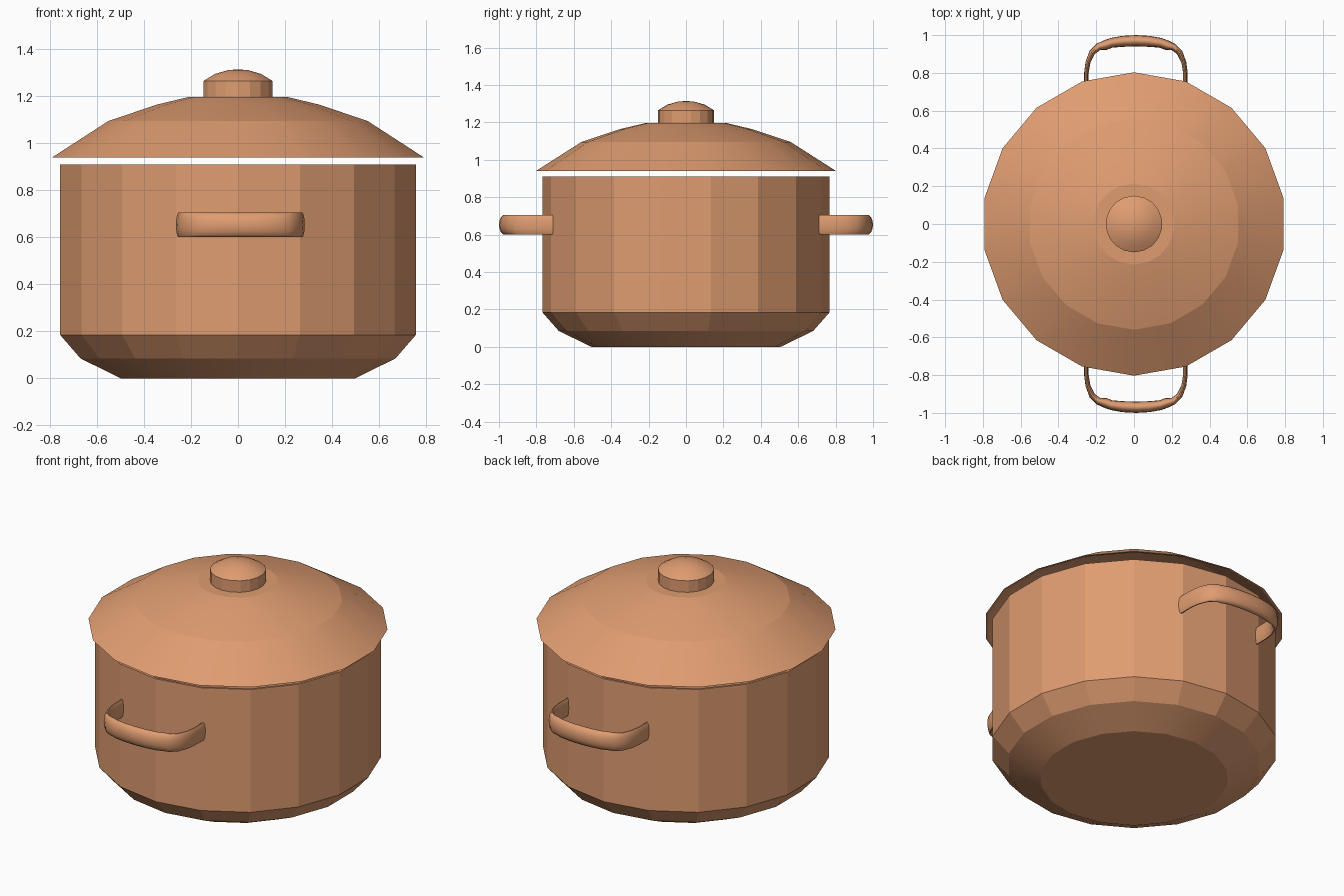
import bpy, bmesh, math
from mathutils import Vector

cube = bpy.data.objects.get("Cube")
if cube:
    bpy.data.objects.remove(cube, do_unlink=True)

SIDES = 18

copper = bpy.data.materials.new("copper")
copper.use_nodes = True
color = (0.74, 0.335, 0.165, 1)
copper.diffuse_color = color
copper.node_tree.nodes["Principled BSDF"].inputs["Base Color"].default_value = color


def finish(name, bm, angle):
    """Turn a bmesh into a shaded copper object."""
    bmesh.ops.recalc_face_normals(bm, faces=bm.faces)
    mesh = bpy.data.meshes.new(name)
    bm.to_mesh(mesh)
    bm.free()
    mesh.materials.append(copper)
    obj = bpy.data.objects.new(name, mesh)
    bpy.context.collection.objects.link(obj)
    bpy.ops.object.select_all(action='DESELECT')
    obj.select_set(True)
    bpy.context.view_layer.objects.active = obj
    bpy.ops.object.shade_smooth_by_angle(angle=math.radians(angle))
    return obj


def lathe(name, profile, angle):
    """Revolve (radius, height) points about z, with a corner on the y axis."""
    bm = bmesh.new()
    rings = []
    for r, z in profile:
        if r == 0:
            rings.append([bm.verts.new((0, 0, z))] * SIDES)
            continue
        turns = [2 * math.pi * i / SIDES for i in range(SIDES)]
        rings.append([bm.verts.new((r * math.sin(a), r * math.cos(a), z)) for a in turns])
    for low, high in zip(rings, rings[1:]):
        for i in range(SIDES):
            j = (i + 1) % SIDES
            corners = [low[i], low[j], high[j], high[i]]
            bm.faces.new(list(dict.fromkeys(corners)))
    return finish(name, bm, angle)


def handle(name, side):
    """Sweep an oval, thin at the ends and thick at the grip, along an arch."""
    half = [(0.262, 0.71, 0.012), (0.262, 0.80, 0.012), (0.254, 0.855, 0.013),
            (0.232, 0.908, 0.016), (0.198, 0.938, 0.019), (0.165, 0.946, 0.026),
            (0.13, 0.959, 0.026), (0.07, 0.967, 0.029)]
    path = half + [(0, 0.97, 0.03)] + [(-x, y, t) for x, y, t in reversed(half)]
    points = [Vector((x + 0.01, y * side, 0)) for x, y, t in path]
    bm = bmesh.new()
    rings = []
    for i, (x, y, t) in enumerate(path):
        along = points[min(i + 1, len(path) - 1)] - points[max(i - 1, 0)]
        out = along.cross(Vector((0, 0, 1))).normalized()
        ring = []
        for k in range(14):
            a = 2 * math.pi * k / 14
            offset = out * t * math.cos(a)
            offset.z = 0.653 + 0.0535 * math.sin(a)
            ring.append(bm.verts.new(points[i] + offset))
        rings.append(ring)
    for a, b in zip(rings, rings[1:]):
        for k in range(14):
            n = (k + 1) % 14
            bm.faces.new((a[k], a[n], b[n], b[k]))
    bm.faces.new(rings[0])
    bm.faces.new(rings[-1])
    return finish(name, bm, 50)


# Pot: outside from the base up to the rim, then down the inner wall
lathe("pot_body", [(0, 0), (0.505, 0), (0.68, 0.085), (0.768, 0.185), (0.768, 0.91),
                   (0.755, 0.91), (0.755, 0.19), (0.67, 0.097), (0.5, 0.012), (0, 0.012)], 12)

# Lid: outer dome, with the underside just inside it
lathe("lid", [(0, 1.197), (0.215, 1.197), (0.35, 1.165), (0.56, 1.095), (0.803, 0.94),
              (0.79, 0.94), (0.555, 1.085), (0.348, 1.155), (0.21, 1.187), (0, 1.187)], 12)

# Knob: short cylinder with a domed cap
lathe("lid_knob", [(0, 1.19), (0.15, 1.19), (0.15, 1.265), (0.1, 1.295),
                   (0.045, 1.311), (0, 1.315)], 18)

# Side handles
handle("back_handle", 1)
handle("front_handle", -1)
